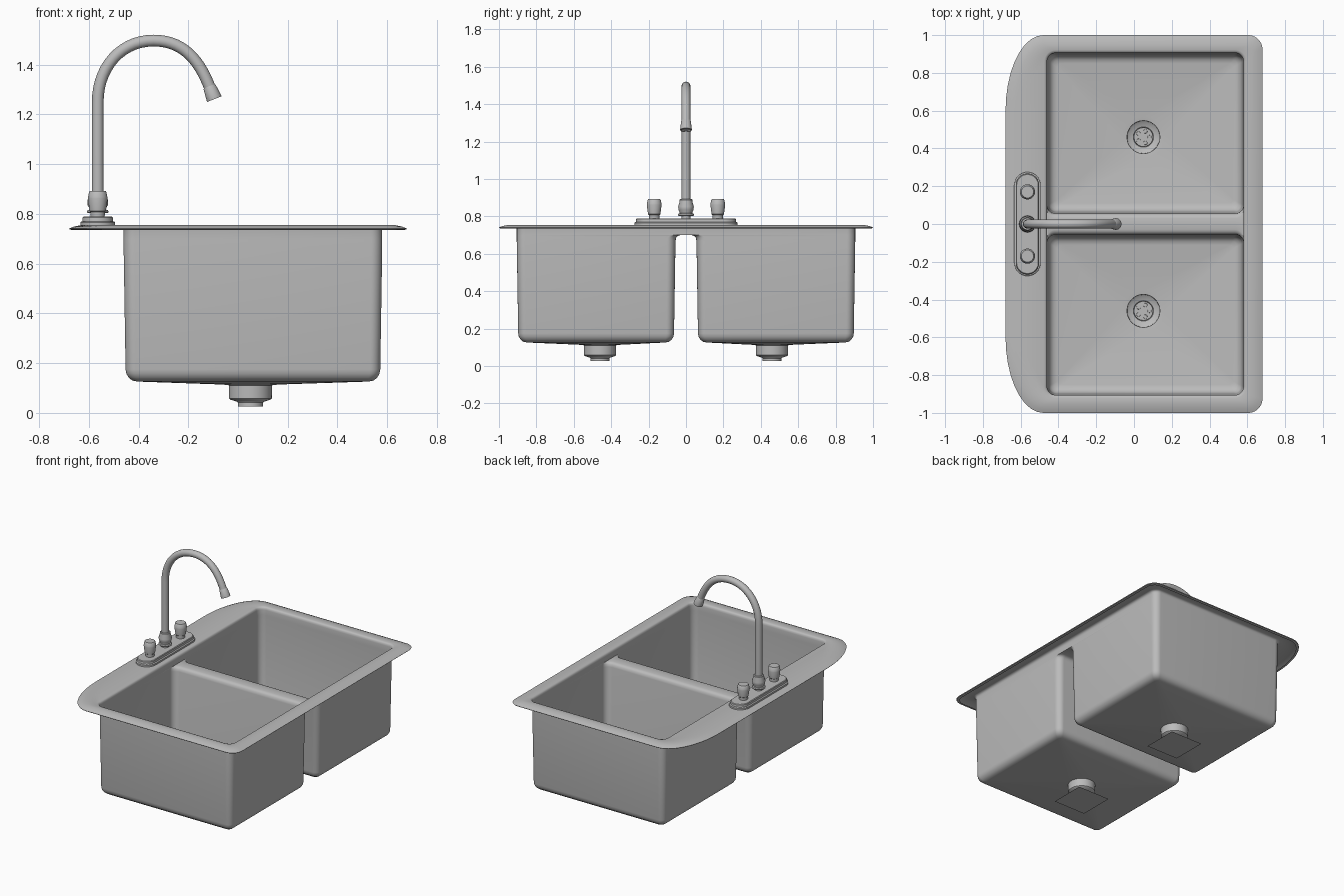
import bpy, bmesh, math
from mathutils import Vector

if "Cube" in bpy.data.objects:
    bpy.data.objects.remove(bpy.data.objects["Cube"])

steel = bpy.data.materials.new("brushed_steel_grey")
steel.diffuse_color = (0.5, 0.5, 0.5, 1)
steel.use_nodes = True
steel.node_tree.nodes["Principled BSDF"].inputs["Base Color"].default_value = steel.diffuse_color


def finish(name, bm, angle=35):
    bmesh.ops.remove_doubles(bm, verts=bm.verts, dist=1e-5)
    bmesh.ops.recalc_face_normals(bm, faces=bm.faces)
    me = bpy.data.meshes.new(name)
    bm.to_mesh(me)
    bm.free()
    ob = bpy.data.objects.new(name, me)
    bpy.context.collection.objects.link(ob)
    me.materials.append(steel)
    bpy.ops.object.select_all(action='DESELECT')
    ob.select_set(True)
    bpy.context.view_layer.objects.active = ob
    bpy.ops.object.shade_smooth_by_angle(angle=math.radians(angle))
    return ob


def loft(bm, rings, cap0=False, cap1=False):
    vs = [[bm.verts.new(p) for p in r] for r in rings]
    for a, b in zip(vs, vs[1:]):
        n = len(a)
        for i in range(n):
            j = (i + 1) % n
            bm.faces.new((a[i], a[j], b[j], b[i]))
    if cap0:
        bm.faces.new(vs[0])
    if cap1:
        bm.faces.new(vs[-1])


N = 10  # points per rounded corner


def rrect(x0, x1, y0, y1, z, radii):
    """Rounded rectangle; radii = (rx, ry) for each corner, counter-clockwise from +x+y."""
    pts = []
    for i, (cx, cy, sx, sy) in enumerate(((x1, y1, -1, -1), (x0, y1, 1, -1), (x0, y0, 1, 1), (x1, y0, -1, 1))):
        rx, ry = radii[i]
        for k in range(N):
            a = math.pi / 2 * (i + k / (N - 1))
            pts.append(Vector((cx + sx * rx + rx * math.cos(a), cy + sy * ry + ry * math.sin(a), z)))
    return pts


def circle(cx, cy, r, z, n=4 * N):
    return [Vector((cx + r * math.cos(2 * math.pi * (i + .5) / n),
                    cy + r * math.sin(2 * math.pi * (i + .5) / n), z)) for i in range(n)]


def lathe(name, cx, cy, profile, cap0=True, cap1=True, n=32):
    bm = bmesh.new()
    loft(bm, [circle(cx, cy, r, z, n) for r, z in profile], cap0, cap1)
    return finish(name, bm)


def flip(ring, s):
    return [Vector((p.x, p.y * s, p.z)) for p in ring]


X0, X1, Y1, R = -0.46, 0.58, 0.905, 0.045   # basin opening
DX, DY = 0.05, 0.46                         # drain centre

# sink shell: deck with rolled edge, divider and two basins
bm = bmesh.new()
rings = []
for d, z in ((.02, .735), (.003, .737), (0, .741), (.02, .749), (.05, .755)):
    small, big = (.075 - d * .7,) * 2, (.2 - d, .4 - d)
    rings.append(rrect(-.68 + d, .68 - d, -1 + d, 1 - d, z, (small, big, big, small)))
for d, z in ((.016, .755), (.007, .752), (.002, .746), (0, .735), (0, .70)):
    rings.append(rrect(X0 - d, X1 + d, -Y1 - d, Y1 + d, z, ((R + d,) * 2,) * 4))
loft(bm, rings)

basin = []
# inset, y of the divider side, height
for d, y, z in ((0, .03, .70), (0, .043, .696), (0, .052, .687), (0, .056, .67),
                (.008, .064, .175), (.011, .067, .158), (.02, .076, .142), (.035, .091, .130), (.055, .111, .126)):
    r = max(R - d * .5, .02)
    basin.append(rrect(X0 + d, X1 - d, y, Y1 - d, z, ((r, r),) * 4))
basin += [circle(DX, DY, .112, .114), circle(DX, DY, .087, .111)]
for s in (1, -1):
    loft(bm, [flip(r, s) for r in basin])
edge = basin[0][2 * N:]
bm.faces.new([bm.verts.new(p) for p in edge + flip(edge, -1)[::-1]])
finish("sink_shell", bm)

for s, side in ((1, "back"), (-1, "front")):
    cy = s * DY
    # drain cup below the basin
    lathe("drain_cup_" + side, DX, cy,
          ((.087, .113), (.086, .058), (.08, .053), (.054, .045), (.051, .041), (.051, .026)), False, True, 40)
    # strainer with five studs
    bm = bmesh.new()
    loft(bm, [circle(DX, cy, .052, .055), circle(DX, cy, .05, .062)], False, True)
    for i in range(5):
        a = 2 * math.pi * i / 5
        px, py = DX + .032 * math.cos(a), cy + .032 * math.sin(a)
        loft(bm, [circle(px, py, .011, .061, 12), circle(px, py, .010, .066, 12)], False, True)
    finish("drain_strainer_" + side, bm)
    # flat square plate under the drain
    bm = bmesh.new()
    h = .122
    bm.faces.new([bm.verts.new((DX + a * h, cy + b * h, 0)) for a, b in ((-1, -1), (1, -1), (1, 1), (-1, 1))])
    finish("drain_base_plate_" + side, bm)

# faucet mounting plate (stepped capsule)
FX = -0.564
bm = bmesh.new()
loft(bm, [rrect(FX - w, FX + w, -.205 - w, .205 + w, z, ((w, w),) * 4)
          for w, z in ((.07, .753), (.07, .766), (.067, .769), (.062, .770), (.061, .785), (.057, .789))], True, True)
finish("faucet_plate", bm)

# tap knobs
for s, side in ((1, "back"), (-1, "front")):
    lathe("tap_knob_" + side, FX, s * .17,
          ((.028, .786), (.029, .808), (.033, .812), (.040, .862), (.039, .868), (.035, .888), (.032, .892)))

# spout collar
lathe("spout_collar", FX, 0,
      ((.024, .787), (.024, .803), (.041, .803), (.044, .808), (.041, .815), (.034, .817), (.034, .824),
       (.041, .835), (.042, .853), (.034, .880), (.034, .889), (.031, .892)))


def tube_ring(p, t, r, n=20):
    nrm = Vector((t.z, 0, -t.x))
    return [p + nrm * r * math.cos(2 * math.pi * i / n) + Vector((0, r * math.sin(2 * math.pi * i / n), 0))
            for i in range(n)]


# gooseneck spout: straight riser and two bezier arcs
segs = (((FX, 1.25), (FX, 1.39), (-.47, 1.497), (-.34, 1.497)),
        ((-.34, 1.497), (-.22, 1.497), (-.157, 1.42), (-.114, 1.31)))
up = Vector((0, 0, 1))
rings = [tube_ring(Vector((FX, 0, .885)), up, .024)]
for seg in segs:
    a, b, c, d = (Vector((x, 0, z)) for x, z in seg)
    for i in range(15):
        t = i / 14
        u = 1 - t
        p = a * u**3 + b * 3 * u * u * t + c * 3 * u * t * t + d * t**3
        tan = ((b - a) * u * u + (c - b) * 2 * u * t + (d - c) * t * t).normalized()
        if i or seg is segs[0]:
            rings.append(tube_ring(p, tan, .0235))
bm = bmesh.new()
loft(bm, rings, True, True)
finish("spout_tube", bm)

# spout nozzle
bm = bmesh.new()
loft(bm, [tube_ring(p + tan * s, tan, r) for s, r in
          ((-.004, .0235), (0, .026), (.045, .031), (.052, .031), (.052, .025), (.045, .024))], True, True)
finish("spout_nozzle", bm)
